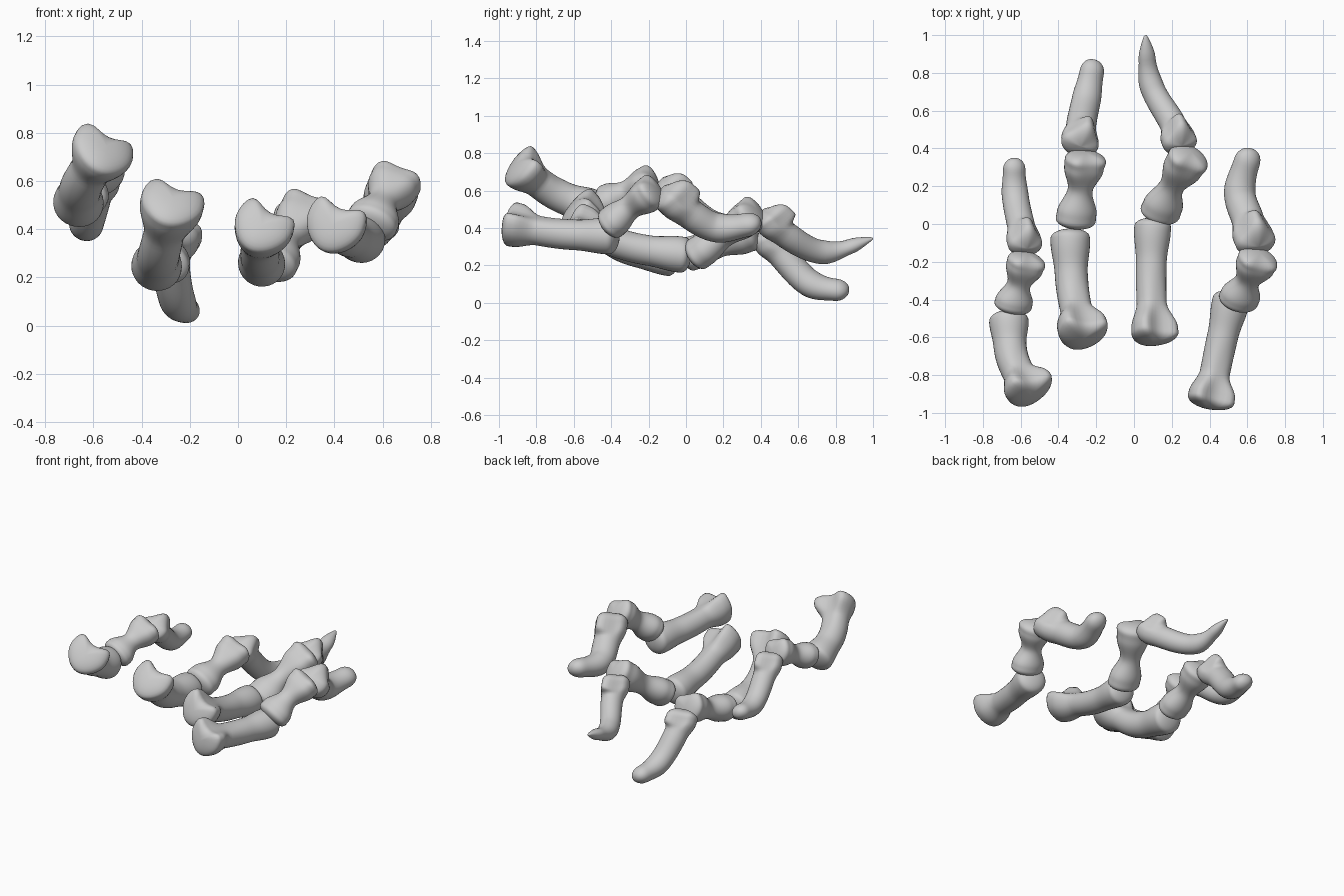
import bpy, bmesh, math
from mathutils import Vector

if "Cube" in bpy.data.objects:
    bpy.data.objects.remove(bpy.data.objects["Cube"])

SEG, RINGS = 32, 40

# Section profiles along a bone: (t, half width, half height, dorsal notch or ridge)
PROXIMAL = [(0, .128, .122, .04), (.11, .126, .115, .036), (.32, .082, .082, .005),
            (.65, .085, .084, 0), (.9, .102, .1, 0), (1, .104, .096, .004)]
MIDDLE = [(0, .112, .09, 0), (.2, .108, .088, 0), (.5, .066, .066, 0),
          (.8, .106, .096, .01), (1, .116, .102, .022)]
CLAW = [(0, .1, .094, -.02), (.15, .1, .092, -.03), (.32, .08, .076, 0),
        (.65, .078, .072, 0), (.88, .066, .058, 0), (1, .058, .046, 0)]
SHARP = [(0, .092, .09, -.02), (.15, .092, .092, -.03), (.31, .07, .072, 0),
         (.65, .064, .064, 0), (.85, .046, .038, 0), (1, .018, .014, 0)]


def path(pts, t):
    """Catmull-Rom position through the points."""
    p = [Vector(q) for q in pts]
    p = [2 * p[0] - p[1]] + p + [2 * p[-1] - p[-2]]
    n = len(pts) - 1
    i = min(max(int(t * n), 0), n - 1)
    u = t * n - i
    a, b, c, d = p[i:i + 4]
    return .5 * (2 * b + (c - a) * u + (2 * a - 5 * b + 4 * c - d) * u * u
                 + (3 * b - a - 3 * c + d) * u ** 3)


def section(profile, t):
    """Smoothly blended section size at t."""
    for k0, k1 in zip(profile, profile[1:]):
        if t <= k1[0]:
            u = (t - k0[0]) / (k1[0] - k0[0])
            u = u * u * (3 - 2 * u)
            return [a + (b - a) * u for a, b in zip(k0[1:], k1[1:])]
    return profile[-1][1:]


def bone(name, profile, pts, scale=1.0, roll=-25):
    length = sum((Vector(b) - Vector(a)).length for a, b in zip(pts, pts[1:]))
    cap = .05 / length
    r = math.radians(roll)
    bm = bmesh.new()
    rings = []
    for k in range(RINGS + 1):
        t = .5 - .5 * math.cos(math.pi * (k + .25) / (RINGS + .5))
        c = path(pts, t)
        e = .02
        tan = (path(pts, min(t + e, 1)) - path(pts, max(t - e, 0))).normalized()
        side = tan.cross(Vector((0, 0, 1))).normalized()
        up = side.cross(tan)
        side, up = side * math.cos(r) + up * math.sin(r), up * math.cos(r) - side * math.sin(r)
        w, h, notch = section(profile, t)
        # rounded ends
        edge = min(t, 1 - t) / cap
        f = scale * ((1 - (1 - edge) ** 2.2) ** .45 if edge < 1 else 1)
        ring = []
        for s in range(SEG):
            a = 2 * math.pi * s / SEG
            sa = math.sin(a)
            v = h * sa - notch * math.cos(3 * (a - math.pi / 2)) * max(0, sa)
            x = w * math.cos(a) * (1 + 5 * notch * sa)
            lean = tan * (max(0, -notch) * 1.0 * max(0, sa) * f)
            ring.append(bm.verts.new(c + side * (x * f) + up * (v * f) + lean))
        rings.append(ring)
    for r0, r1 in zip(rings, rings[1:]):
        for s in range(SEG):
            n = (s + 1) % SEG
            bm.faces.new((r0[s], r0[n], r1[n], r1[s]))
    bm.faces.new(rings[0][::-1])
    bm.faces.new(rings[-1])
    bmesh.ops.recalc_face_normals(bm, faces=bm.faces)
    for f in bm.faces:
        f.smooth = True
    me = bpy.data.meshes.new(name)
    bm.to_mesh(me)
    bm.free()
    ob = bpy.data.objects.new(name, me)
    bpy.context.collection.objects.link(ob)


# Outer left digit
bone("digit_1_proximal_bone", PROXIMAL, [(-.545, -.91, .745), (-.645, -.71, .59), (-.665, -.47, .49)], 1.03, -32)
bone("digit_1_middle_bone", MIDDLE, [(-.65, -.465, .53), (-.61, -.32, .59), (-.56, -.16, .66)], .95)
bone("digit_1_claw_bone", CLAW, [(-.565, -.13, .66), (-.6, .0, .53), (-.63, .16, .42), (-.635, .35, .43)], .92)

# Inner left digit
bone("digit_2_proximal_bone", PROXIMAL, [(-.27, -.61, .53), (-.325, -.35, .31), (-.34, -.03, .235)], 1.03)
bone("digit_2_middle_bone", MIDDLE, [(-.315, -.02, .25), (-.285, .18, .31), (-.255, .38, .39)], 1.0)
bone("digit_2_claw_bone", CLAW, [(-.28, .41, .39), (-.28, .52, .25), (-.25, .67, .1), (-.21, .87, .06)], 1.0)

# Inner right digit
bone("digit_3_proximal_bone", PROXIMAL, [(.1, -.63, .42), (.09, -.3, .3), (.1, .03, .25)], .96, -30)
bone("digit_3_middle_bone", MIDDLE, [(.125, .03, .24), (.2, .2, .36), (.305, .38, .5)], 1.0)
bone("digit_3_claw_bone", SHARP, [(.255, .415, .49), (.2, .54, .36), (.09, .74, .27), (.06, 1.0, .345)], 1.0)

# Outer right digit
bone("digit_4_proximal_bone", PROXIMAL, [(.39, -.975, .42), (.45, -.68, .37), (.525, -.36, .355)], .97, -20)
bone("digit_4_middle_bone", MIDDLE, [(.54, -.43, .4), (.6, -.3, .51), (.67, -.155, .615)], 1.0)
bone("digit_4_claw_bone", CLAW, [(.66, -.12, .61), (.6, .03, .47), (.56, .18, .4), (.62, .4, .43)], 1.08)
